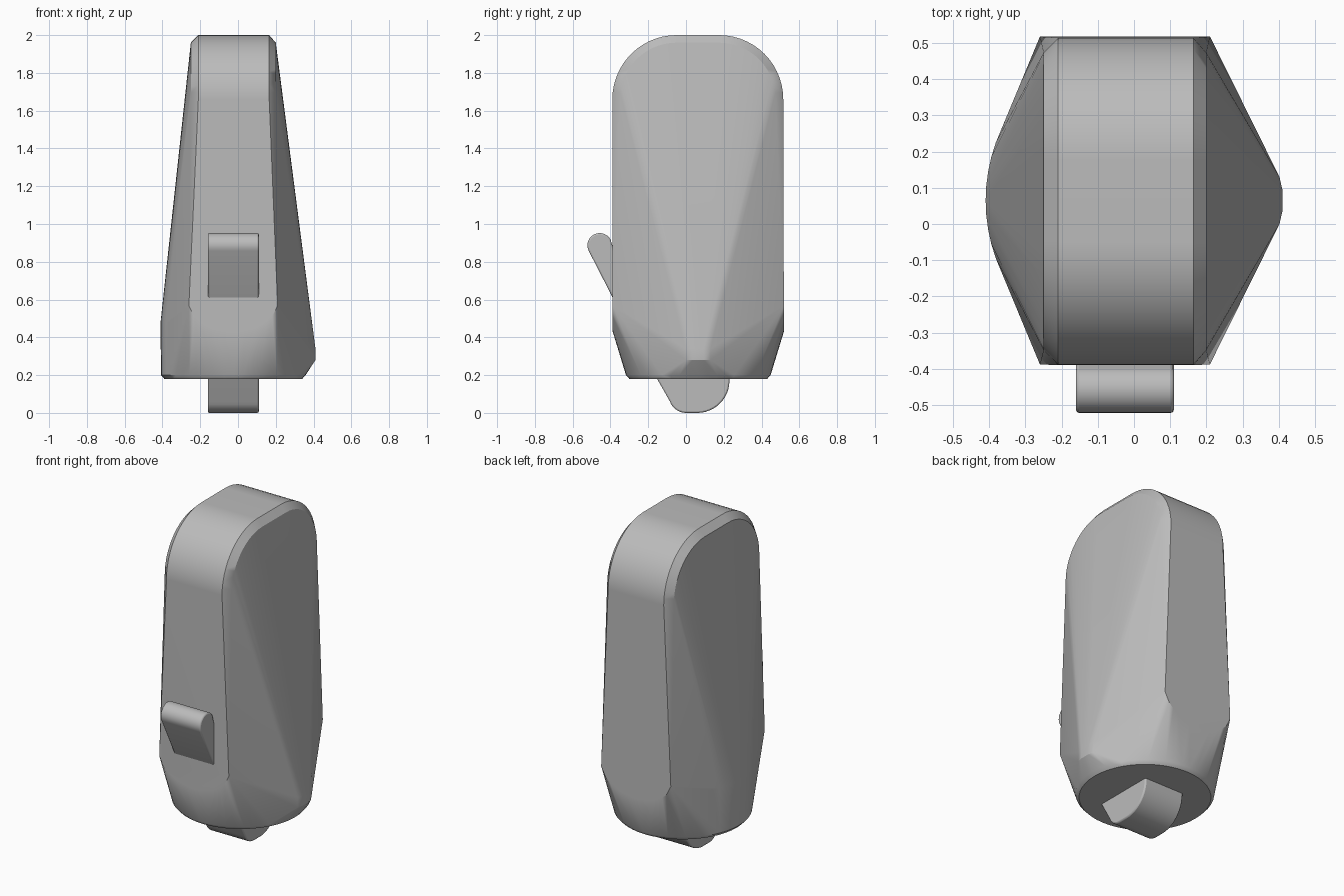
import bpy, bmesh, math

cube = bpy.data.objects.get("Cube")
if cube:
    bpy.data.objects.remove(cube, do_unlink=True)

grey = bpy.data.materials.new("plain grey")
grey.use_nodes = True
colour = (0.5, 0.5, 0.5, 1)
grey.diffuse_color = colour
grey.node_tree.nodes["Principled BSDF"].inputs["Base Color"].default_value = colour

CX, CY = -0.025, 0.065      # middle of the body in plan


def finish(name, bm, bevel=0, angle=30):
    bmesh.ops.recalc_face_normals(bm, faces=bm.faces)
    mesh = bpy.data.meshes.new(name)
    bm.to_mesh(mesh)
    bm.free()
    ob = bpy.data.objects.new(name, mesh)
    bpy.context.collection.objects.link(ob)
    mesh.materials.append(grey)
    bpy.ops.object.select_all(action='DESELECT')
    ob.select_set(True)
    bpy.context.view_layer.objects.active = ob
    if bevel:
        mod = ob.modifiers.new("edge rounding", 'BEVEL')
        mod.width, mod.segments = bevel, 2
        mod.limit_method, mod.angle_limit = 'ANGLE', math.radians(40)
    bpy.ops.object.shade_smooth_by_angle(angle=math.radians(angle))
    return ob


def arc(cy, cz, r, start, end, n):
    steps = [math.radians(start + (end - start) * i / n) for i in range(n + 1)]
    return [(cy + r * math.cos(a), cz + r * math.sin(a)) for a in steps]


def top_arch(inset):
    # rounded top of the side profile, as (y, z)
    r = 0.34 - inset
    return arc(0.175, 1.66, r, 0, 90, 14) + arc(-0.05, 1.66, r, 90, 180, 14)


# body: a convex shell over its guiding outlines
points = []
for x in (-0.21, 0.165):                        # rounded top, full height
    points += [(x, y, z) for y, z in top_arch(0)]
for x in (-0.25, 0.2):                          # chamfer on both flanks
    points += [(x, y, z) for y, z in top_arch(0.04)]
for side in (-1, 1):                            # flat front and back, curved lower edge
    for i in range(17):
        t = i / 16 * 2 - 1
        z = 0.43 + 0.16 * (1 - math.sqrt(1 - 0.98 * t * t))
        points.append((CX + 0.235 * t, CY + side * 0.453, z))
for i in range(13):                             # bulge of the right flank
    dy = (i / 12 * 2 - 1) * 0.24
    points.append((CX - 0.385 + 0.47 - math.sqrt(0.47 ** 2 - dy * dy), CY + dy, 0.48))
for y, x in ((0.0, 0.402), (0.035, 0.41), (0.095, 0.41), (0.13, 0.402)):   # peak of the left flank
    points += [(x, y, 0.34), (x, y, 0.28)]
for r, z in ((0.383, 0.2), (0.365, 0.18)):      # round base
    points += [(CX + a, CY + b, z) for a, b in arc(0, 0, r, 0, 352.5, 47)]

bm = bmesh.new()
for p in points:
    bm.verts.new(p)
hull = bmesh.ops.convex_hull(bm, input=bm.verts)
bmesh.ops.delete(bm, geom=[v for v in bm.verts if not v.link_faces], context='VERTS')
bmesh.ops.dissolve_limit(bm, angle_limit=math.radians(0.5), verts=bm.verts, edges=bm.edges)
body = finish("body", bm, angle=28)
body.modifiers.new("even shading", 'WEIGHTED_NORMAL').keep_sharp = True


def extruded(name, profile, x0=-0.16, x1=0.11):
    # side profile (y, z) extruded across x
    bm = bmesh.new()
    face = bm.faces.new([bm.verts.new((x0, y, z)) for y, z in profile])
    out = bmesh.ops.extrude_face_region(bm, geom=[face])
    moved = [g for g in out["geom"] if isinstance(g, bmesh.types.BMVert)]
    bmesh.ops.translate(bm, verts=moved, vec=(x1 - x0, 0, 0))
    return finish(name, bm, bevel=0.008)


# front lever with a rounded tip, leaning out of the body
extruded("front_lever", arc(-0.457, 0.887, 0.065, 27, 207, 14) + [(-0.36, 0.555), (-0.3, 0.59)])

# lower lug: sloped front, rounded back
extruded("lower_lug", [(-0.17, 0.22), (-0.15, 0.175), (-0.085, 0.06)]
         + arc(0, 0.09, 0.09, 210, 270, 6) + arc(0.06, 0.17, 0.17, 270, 360, 12) + [(0.23, 0.22)])
